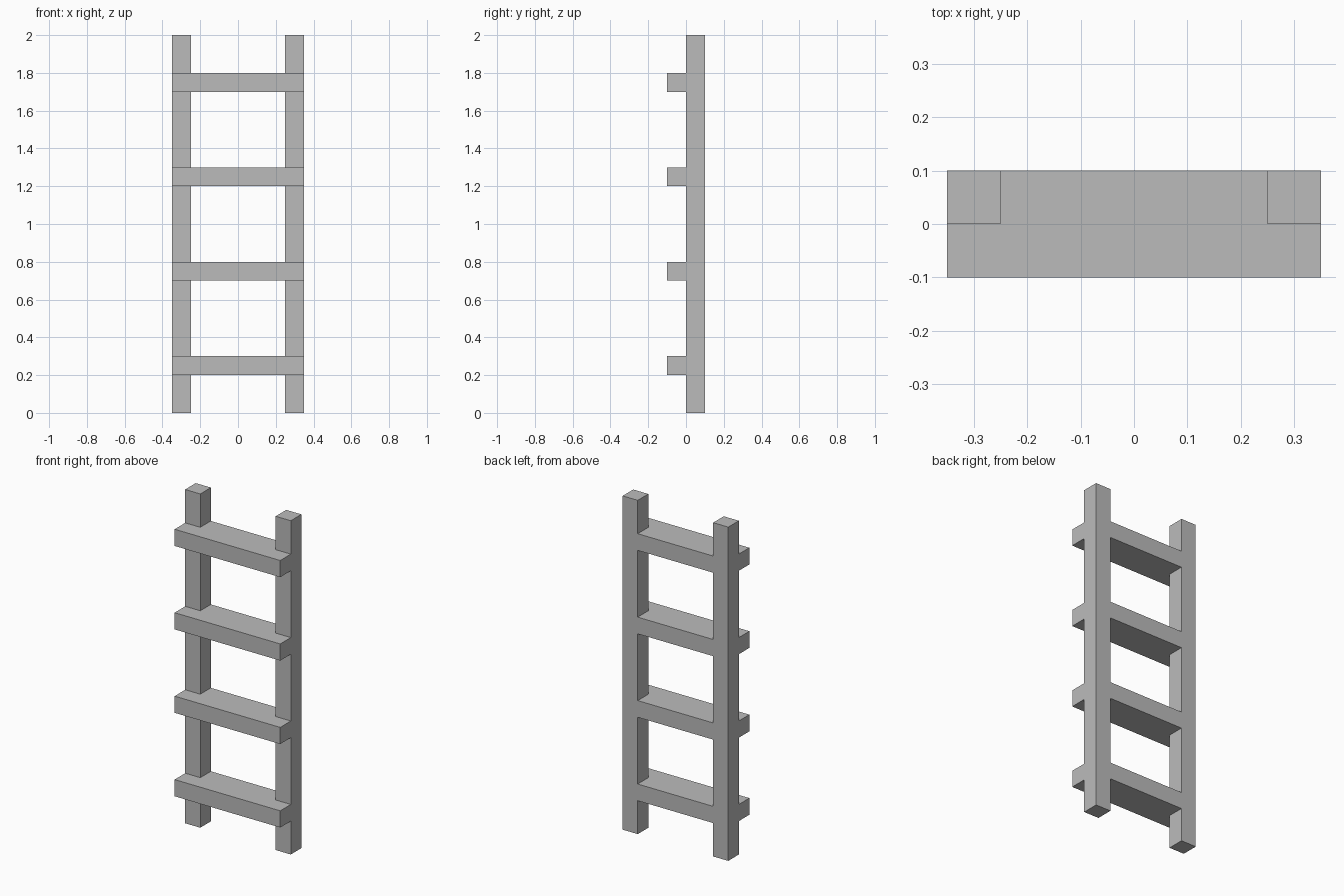
import bpy
import bmesh

cube = bpy.data.objects.get("Cube")
if cube:
    bpy.data.objects.remove(cube, do_unlink=True)

HALF_WIDTH, HALF_DEPTH, HEIGHT, BAR = 0.35, 0.1, 2.0, 0.1
INNER = HALF_WIDTH - BAR

grey = bpy.data.materials.new("plain grey")
grey.use_nodes = True
colour = (0.5, 0.5, 0.5, 1)
grey.diffuse_color = colour
grey.node_tree.nodes["Principled BSDF"].inputs["Base Color"].default_value = colour


def extrude_plan(name, plan, bottom, height):
    """Raise a plan outline into a solid bar."""
    bm = bmesh.new()
    base = bm.faces.new([bm.verts.new((x, y, bottom)) for x, y in plan])
    top = bmesh.ops.extrude_face_region(bm, geom=[base], use_keep_orig=True)["geom"]
    bmesh.ops.translate(bm, vec=(0, 0, height),
                        verts=[v for v in top if isinstance(v, bmesh.types.BMVert)])
    bmesh.ops.recalc_face_normals(bm, faces=bm.faces)
    mesh = bpy.data.meshes.new(name)
    bm.to_mesh(mesh)
    bm.free()
    mesh.materials.append(grey)
    obj = bpy.data.objects.new(name, mesh)
    bpy.context.collection.objects.link(obj)
    return obj


# Upright rails, set in the rear half of the depth
for name, side in (("right_rail", -1), ("left_rail", 1)):
    inner, outer = side * INNER, side * HALF_WIDTH
    extrude_plan(name, [(inner, 0), (outer, 0), (outer, HALF_DEPTH), (inner, HALF_DEPTH)],
                 0, HEIGHT)

# Rungs, notched at the ends to lap over the front of the rails
half_plan = [(HALF_WIDTH, -HALF_DEPTH), (HALF_WIDTH, 0), (INNER, 0), (INNER, HALF_DEPTH)]
rung_plan = half_plan + [(-x, y) for x, y in reversed(half_plan)]
for i in range(4):
    extrude_plan(f"rung_{i + 1}", rung_plan, 0.2 + 0.5 * i, BAR)
